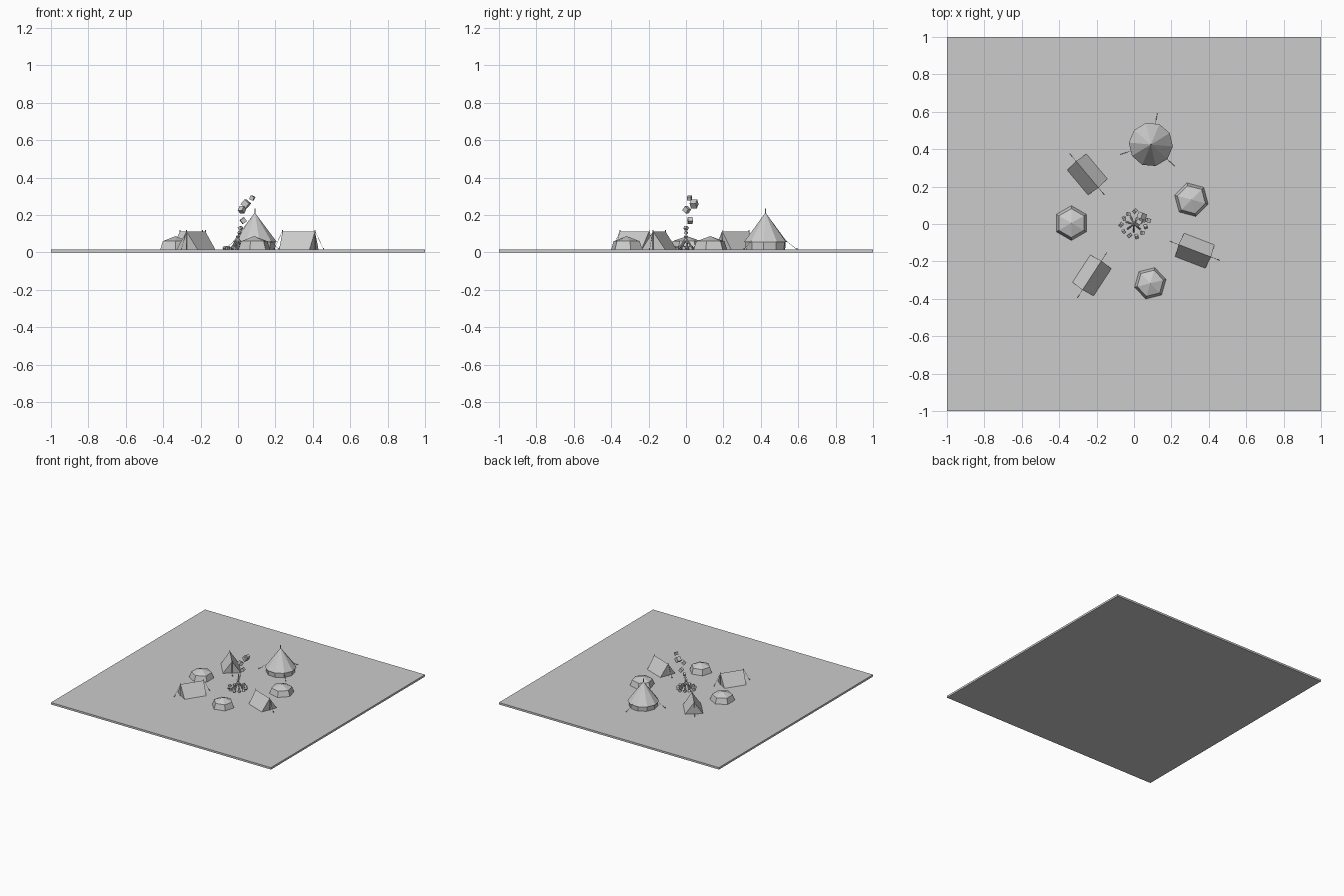
import bpy, bmesh, math, random
from mathutils import Vector, Matrix

if "Cube" in bpy.data.objects:
    bpy.data.objects.remove(bpy.data.objects["Cube"])

random.seed(4)
G = 0.016  # top of the ground slab
grey = bpy.data.materials.new("light_grey")
grey.diffuse_color = (0.6, 0.6, 0.6, 1)
grey.use_nodes = True
grey.node_tree.nodes["Principled BSDF"].inputs["Base Color"].default_value = grey.diffuse_color


def finish(name, bm, loc=(0, 0, 0), angle=0):
    """Turn a bmesh into a flat-shaded object."""
    bmesh.ops.recalc_face_normals(bm, faces=bm.faces)
    me = bpy.data.meshes.new(name)
    bm.to_mesh(me)
    bm.free()
    me.materials.append(grey)
    ob = bpy.data.objects.new(name, me)
    ob.location = loc
    ob.rotation_euler.z = math.radians(angle)
    bpy.context.collection.objects.link(ob)
    return ob


def rod(bm, a, b, r, sides=5, r2=None):
    """Add a straight rod between two points."""
    a, b = Vector(a), Vector(b)
    d = b - a
    m = Matrix.Translation((a + b) / 2) @ d.to_track_quat('Z', 'Y').to_matrix().to_4x4()
    bmesh.ops.create_cone(bm, cap_ends=True, segments=sides, radius1=r,
                          radius2=r if r2 is None else r2, depth=d.length, matrix=m)


def revolve(bm, rings, apex, sides):
    """Stack polygon rings (radius, z) and close them with a point."""
    loops = [[bm.verts.new((r * math.cos(math.tau * i / sides),
                            r * math.sin(math.tau * i / sides), z))
              for i in range(sides)] for r, z in rings]
    tip = bm.verts.new((0, 0, apex))
    bm.faces.new(loops[0])
    for lo, hi in zip(loops, loops[1:]):
        for i in range(sides):
            j = (i + 1) % sides
            bm.faces.new((lo[i], lo[j], hi[j], hi[i]))
    for i in range(sides):
        bm.faces.new((loops[-1][i], loops[-1][(i + 1) % sides], tip))


def guy_line(bm, top, peg):
    """Rope to the ground with a small stake."""
    rod(bm, top, peg, 0.001, 4)
    p = Vector(peg)
    rod(bm, p - Vector((0, 0, 0.004)), p + Vector((0, 0, 0.009)), 0.0025, 4)


# Ground slab
bm = bmesh.new()
bmesh.ops.create_cube(bm, size=1, matrix=Matrix.Translation((0, 0, G / 2)) @ Matrix.Diagonal((2, 2, G, 1)))
finish("ground", bm)

# Large round tent with centre pole and three guy lines
bm = bmesh.new()
revolve(bm, [(0.108, G), (0.110, 0.056), (0.118, 0.056)], 0.213, 10)
finish("round_tent", bm, (0.09, 0.425, 0), 31)
bm = bmesh.new()
rod(bm, (0, 0, 0.19), (0, 0, 0.236), 0.003, 6)
for a in (78, 198, 318):
    c, s = math.cos(math.radians(a)), math.sin(math.radians(a))
    guy_line(bm, (0.113 * c, 0.113 * s, 0.062), (0.172 * c, 0.172 * s, G))
finish("round_tent_pole_and_ropes", bm, (0.09, 0.425, 0))

# Ridge tents, each with two poles and two guy lines
for x, y, angle in ((-0.25, 0.265, 130), (0.325, -0.143, -21), (-0.225, -0.275, 237)):
    bm = bmesh.new()
    ends = []
    for s in (-1, 1):
        ends.append([bm.verts.new(p) for p in
                     ((s * 0.087, -0.067, G), (s * 0.093, 0, 0.112), (s * 0.087, 0.067, G))])
        bm.faces.new(ends[-1])
    for i in range(3):
        j = (i + 1) % 3
        bm.faces.new((ends[0][i], ends[0][j], ends[1][j], ends[1][i]))
    finish("ridge_tent", bm, (x, y, 0), angle)
    bm = bmesh.new()
    for s in (-1, 1):
        rod(bm, (s * 0.093, 0, G), (s * 0.093, 0, 0.121), 0.0022)
        guy_line(bm, (s * 0.093, 0, 0.114), (s * 0.143, 0, G))
    finish("ridge_tent_poles_and_ropes", bm, (x, y, 0), angle)

# Low six-sided dome tents
for x, y, angle, r in ((-0.335, 0.005, 30, 0.093), (0.307, 0.13, 45, 0.093), (0.087, -0.317, 14, 0.087)):
    bm = bmesh.new()
    revolve(bm, [(r, G), (r * 0.83, 0.06)], 0.087, 6)
    finish("dome_tent", bm, (x, y, 0), angle)

# Campfire logs leaning together
bm = bmesh.new()
for i in range(7):
    a = math.tau * i / 7 + 0.2
    c, s = math.cos(a), math.sin(a)
    rod(bm, (0.042 * c, 0.042 * s, G), (-0.008 * c, -0.008 * s, 0.088), 0.005, 6)
finish("campfire_logs", bm)


def lump(bm, loc, size):
    """Tumbled small block."""
    turn = Matrix.Rotation(random.uniform(0, 3), 4, 'Z') @ Matrix.Rotation(random.uniform(0.3, 1), 4, 'X')
    bmesh.ops.create_cube(bm, size=size, matrix=Matrix.Translation(loc) @ turn)


# Stones around the fire
bm = bmesh.new()
for i in range(11):
    a = math.tau * i / 11 + 0.35
    r = random.uniform(0.058, 0.07)
    lump(bm, (r * math.cos(a), r * math.sin(a), G + 0.007), 0.017)
finish("fire_stones", bm)

# Rising smoke puffs
bm = bmesh.new()
for x, y, z, size in ((0.008, 0, 0.105, 0.014), (0.014, 0.0, 0.13, 0.018), (0.028, 0.022, 0.17, 0.026),
                      (0.021, 0.004, 0.228, 0.028), (0.042, 0.043, 0.26, 0.034), (0.076, 0.019, 0.291, 0.022)):
    lump(bm, (x, y, z), size)
finish("smoke_puffs", bm)
